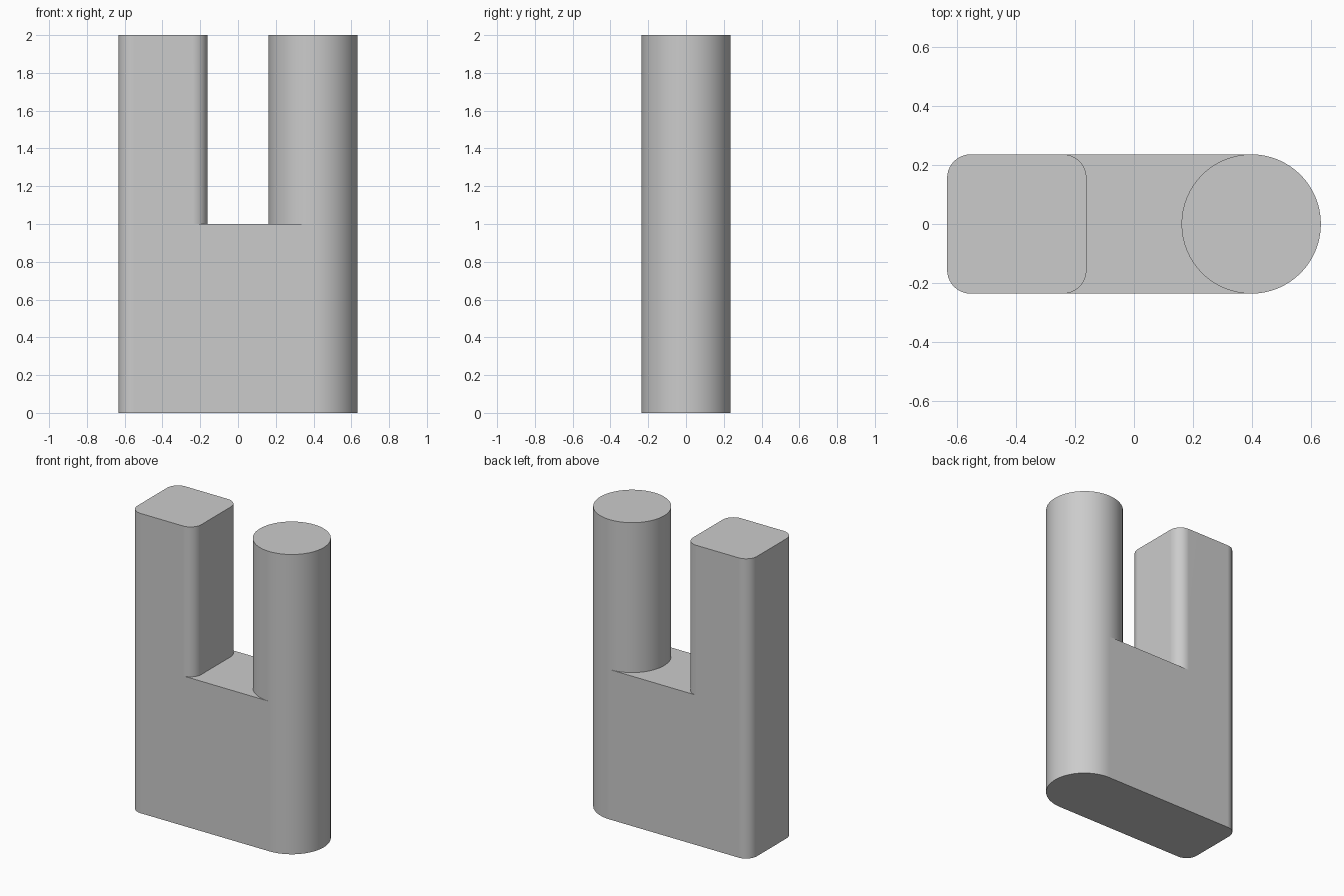
import bpy
import bmesh
from math import cos, sin, pi

default = bpy.data.objects.get("Cube")
if default:
    bpy.data.objects.remove(default, do_unlink=True)

HALF_X, R, CORNER = 0.633, 0.236, 0.08
DECK, TOP = 1.0, 2.0
CX = HALF_X - R          # both posts sit this far from the centre
SEG = 10                 # segments per rounded corner
HALF_SEG = 32            # segments per half circle


def arc(cx, cy, r, start, sweep, n):
    return [(cx + r * cos(start + sweep * i / n),
             cy + r * sin(start + sweep * i / n)) for i in range(n + 1)]


bm = bmesh.new()


def ring(points, z):
    return [bm.verts.new((x, y, z)) for x, y in points]


def walls(low, high, closed=True):
    n = len(low)
    for i in range(n if closed else n - 1):
        j = (i + 1) % n
        bm.faces.new((low[i], low[j], high[j], high[i]))


# Outlines, counter-clockwise: outer and inner halves of each post
k = R - CORNER
square_outer = arc(-CX - k, k, CORNER, pi / 2, pi / 2, SEG) + \
    arc(-CX - k, -k, CORNER, pi, pi / 2, SEG)
square_inner = arc(-CX + k, -k, CORNER, -pi / 2, pi / 2, SEG) + \
    arc(-CX + k, k, CORNER, 0, pi / 2, SEG)
round_outer = arc(CX, 0, R, -pi / 2, pi, HALF_SEG)
round_inner = arc(CX, 0, R, pi / 2, pi, HALF_SEG)[1:-1]

# Rings at deck height are shared by the base and the posts
so, si = ring(square_outer, DECK), ring(square_inner, DECK)
ro, ri = ring(round_outer, DECK), ring(round_inner, DECK)

# Base: the square post's inner tangent points lie on its straight sides
base_top = so + [si[0]] + ro + [si[-1]]
base_bottom = ring([v.co.xy for v in base_top], 0)
walls(base_bottom, base_top)
bm.faces.new(base_bottom[::-1])

# Deck between the posts
bm.faces.new([si[0], ro[0]] + ri[::-1] + [ro[-1]] + si[:0:-1])

# Square post and round post
for foot in (so + si, ro + ri):
    head = ring([v.co.xy for v in foot], TOP)
    walls(foot, head)
    bm.faces.new(head)

bmesh.ops.recalc_face_normals(bm, faces=bm.faces[:])
mesh = bpy.data.meshes.new("two_post_block")
bm.to_mesh(mesh)
bm.free()

block = bpy.data.objects.new("two_post_block", mesh)
bpy.context.collection.objects.link(block)

# Plain grey material
grey = bpy.data.materials.new("plain_grey")
grey.use_nodes = True
colour = (0.6, 0.6, 0.6, 1.0)
grey.diffuse_color = colour
grey.node_tree.nodes["Principled BSDF"].inputs["Base Color"].default_value = colour
mesh.materials.append(grey)

# Smooth curved walls, crisp rims, flat sides kept flat
bpy.ops.object.select_all(action='DESELECT')
block.select_set(True)
bpy.context.view_layer.objects.active = block
bpy.ops.object.shade_smooth_by_angle()
weighted = block.modifiers.new("flat_sides", 'WEIGHTED_NORMAL')
weighted.keep_sharp = True
